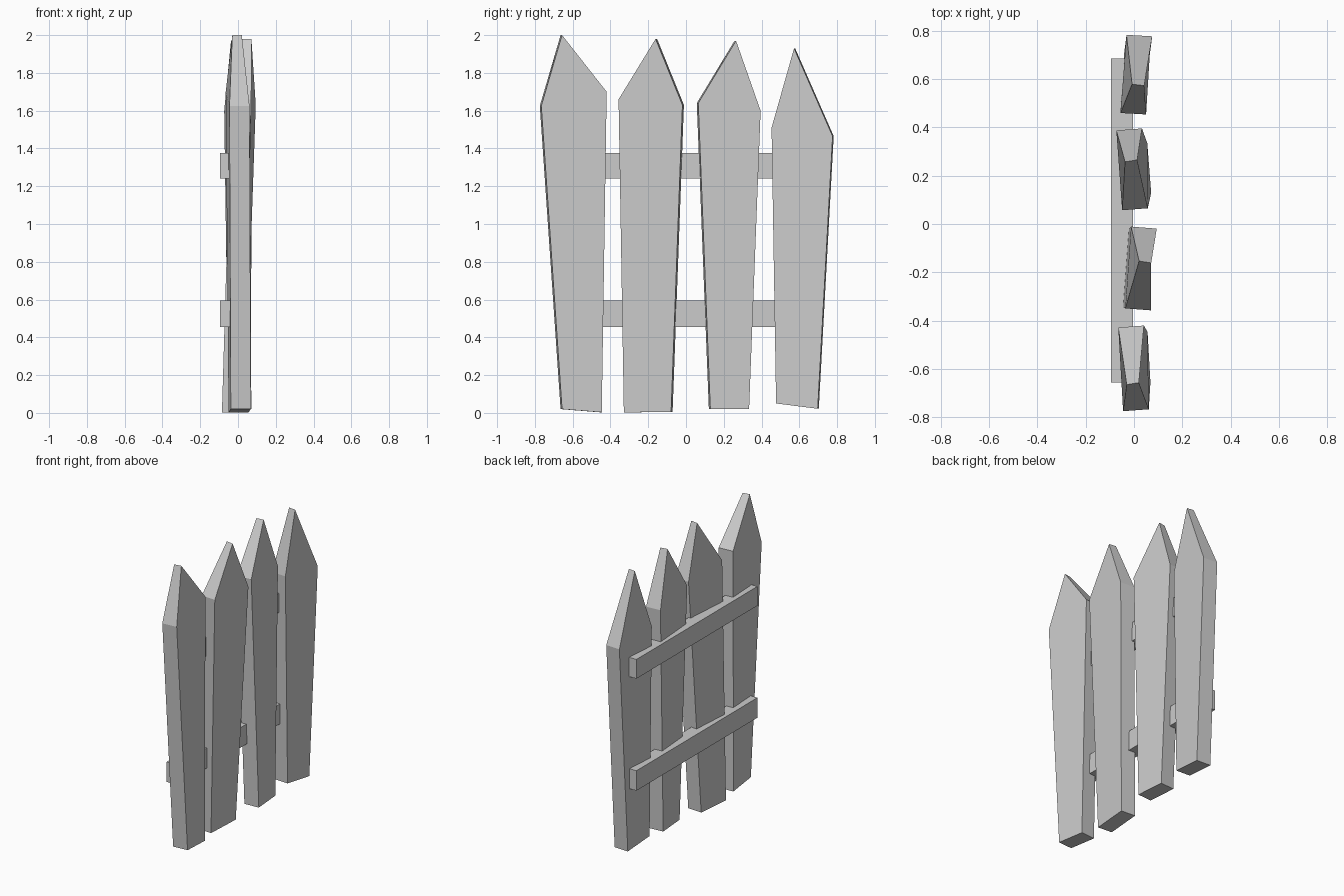
import bpy, bmesh

if "Cube" in bpy.data.objects:
    bpy.data.objects.remove(bpy.data.objects["Cube"])

# Outline per picket: (y, z, centre x) for bottom left, bottom right,
# right shoulder, tip, left shoulder; then sideways shift from a slight twist
PICKETS = [
    ([(-.66, .02, .015), (-.45, .003, .003), (-.424, 1.70, -.012),
      (-.66, 2.0, -.005), (-.77, 1.625, .008)], .004),
    ([(-.325, .002, -.032), (-.075, .006, -.015), (-.015, 1.63, .041),
      (-.157, 1.98, .046), (-.353, 1.66, .017)], -.004),
    ([(.125, .02, .018), (.33, .02, .002), (.391, 1.60, -.02),
      (.261, 1.97, -.012), (.061, 1.64, .004)], .004),
    ([(.48, .05, -.003), (.70, .022, .012), (.779, 1.465, .022),
      (.575, 1.93, .017), (.456, 1.51, -.003)], -.003),
]


def make_object(name, bm):
    bmesh.ops.recalc_face_normals(bm, faces=bm.faces[:])
    mesh = bpy.data.meshes.new(name)
    bm.to_mesh(mesh)
    bm.free()
    obj = bpy.data.objects.new(name, mesh)
    bpy.context.collection.objects.link(obj)
    return obj


def picket(name, outline, twist):
    bm = bmesh.new()
    rings = []
    for side in (-1, 1):
        ring = []
        for i, (y, z, x) in enumerate(outline):
            half = .025 if i == 3 else .053   # tip is thinner
            ring.append(bm.verts.new((x + side * half, y + side * twist, z)))
        bm.faces.new(ring)
        rings.append(ring)
    back, front = rings
    for i in range(5):
        j = (i + 1) % 5
        bm.faces.new((back[i], back[j], front[j], front[i]))
    return make_object(name, bm)


def rail(name, z0, z1):
    x0, x1, y0, y1 = -.095, -.005, -.655, .685
    bm = bmesh.new()
    bmesh.ops.create_cube(bm, size=1)
    bmesh.ops.scale(bm, vec=(x1 - x0, y1 - y0, z1 - z0), verts=bm.verts[:])
    bmesh.ops.translate(bm, vec=((x0 + x1) / 2, (y0 + y1) / 2, (z0 + z1) / 2),
                        verts=bm.verts[:])
    return make_object(name, bm)


# Four crooked pointed pickets
for n, (outline, twist) in enumerate(PICKETS, 1):
    picket(f"picket_{n}", outline, twist)

# Two horizontal rails behind them
rail("lower_rail", .455, .595)
rail("upper_rail", 1.24, 1.375)
